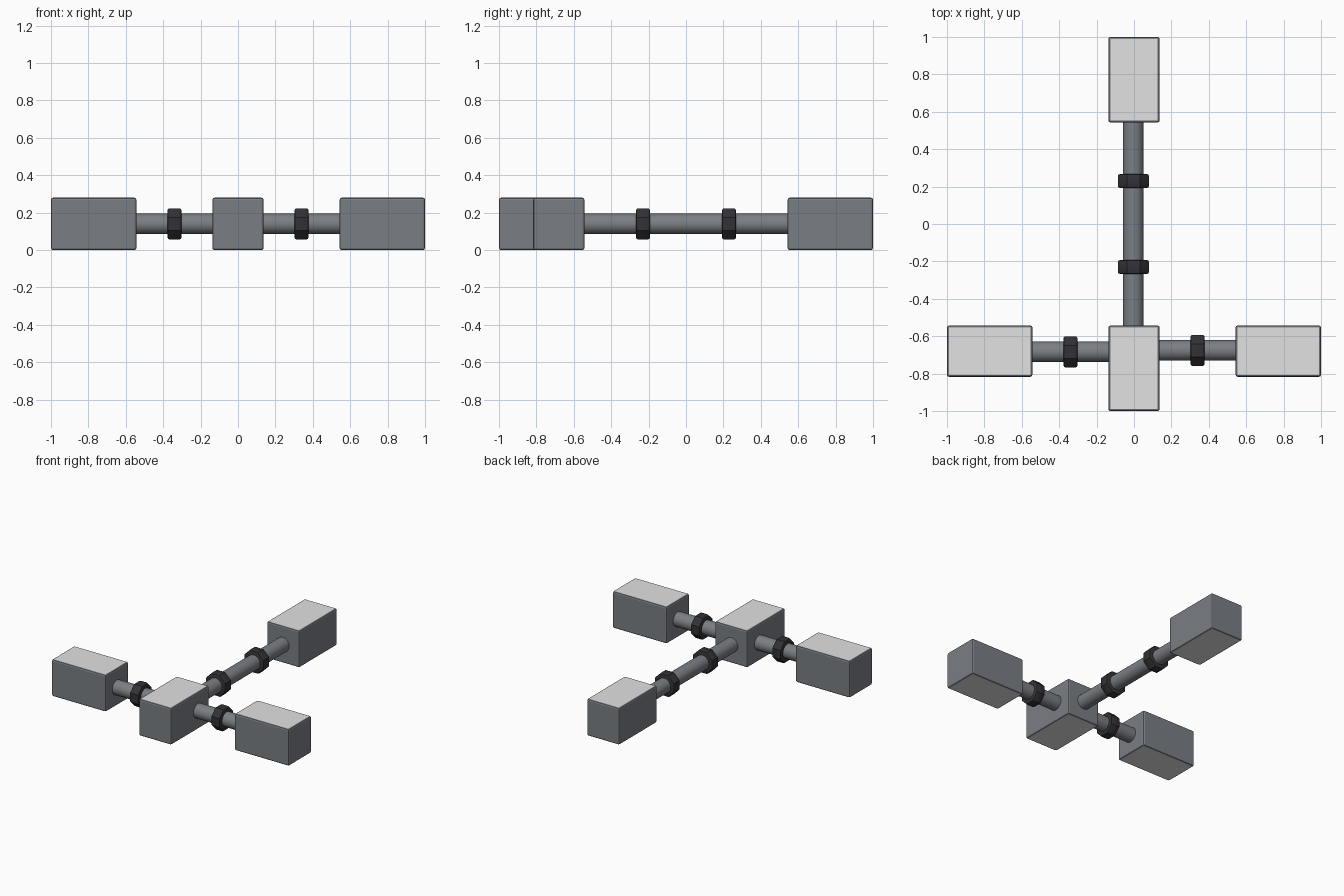
import bpy, bmesh, math
from mathutils import Matrix

if "Cube" in bpy.data.objects:
    bpy.data.objects.remove(bpy.data.objects["Cube"])

def material(name, rgb):
    m = bpy.data.materials.new(name)
    m.diffuse_color = (*rgb, 1)
    m.use_nodes = True
    m.node_tree.nodes["Principled BSDF"].inputs["Base Color"].default_value = m.diffuse_color
    return m

slate = material("slate_grey", (0.195, 0.212, 0.232))
light = material("light_grey", (0.76, 0.76, 0.76))
black = material("near_black", (0.032, 0.032, 0.038))

Z = 0.14        # pipe axis height
ROW_Y = -0.68   # centre line of the side blocks

def finish(bm, name, mats):
    me = bpy.data.meshes.new(name)
    bm.to_mesh(me)
    bm.free()
    for m in mats:
        me.materials.append(m)
    ob = bpy.data.objects.new(name, me)
    bpy.context.collection.objects.link(ob)
    return ob

def block(name, x, y, sx, sy, h=0.28):
    """Slate box with bevelled edges and light top and bottom faces."""
    bm = bmesh.new()
    bmesh.ops.create_cube(bm, size=1, matrix=Matrix.Translation((x, y, h / 2))
                          @ Matrix.Diagonal((sx, sy, h, 1)))
    bm.normal_update()
    for f in bm.faces:
        f.material_index = 1 if abs(f.normal.z) > 0.9 else 0
    bmesh.ops.bevel(bm, geom=bm.edges[:], offset=0.011, segments=2, profile=0.5,
                    affect='EDGES', material=0)
    finish(bm, name, (slate, light))

def rod(name, centre, axis, radius, length, mat, sides=32, bevel=0.0):
    """Bar along x or y, with optionally bevelled rims."""
    rot = (Matrix.Rotation(math.pi / 2, 4, 'Y') if axis == 'x'
           else Matrix.Rotation(math.pi / 2, 4, 'X'))
    rot = rot @ Matrix.Rotation(math.pi / sides, 4, 'Z')   # flat side up
    bm = bmesh.new()
    bmesh.ops.create_cone(bm, cap_ends=True, segments=sides, radius1=radius,
                          radius2=radius, depth=length,
                          matrix=Matrix.Translation(centre) @ rot)
    if bevel:
        rims = [e for e in bm.edges if any(len(f.verts) > 4 for f in e.link_faces)]
        bmesh.ops.bevel(bm, geom=rims, offset=bevel, segments=2, profile=0.5,
                        affect='EDGES')
    ob = finish(bm, name, (mat,))
    bpy.context.view_layer.objects.active = ob
    ob.select_set(True)
    bpy.ops.object.shade_smooth_by_angle(angle=math.radians(30))
    ob.select_set(False)

def collar(name, centre, axis):
    """Eight-sided clamp ring around a pipe."""
    rod(name, centre, axis, 0.090, 0.074, black, sides=8, bevel=0.01)

# Front and back blocks joined by a long pipe with two collars
block("front_block", 0, -0.7715, 0.274, 0.457)
block("back_block", 0, 0.7715, 0.274, 0.457)
rod("long_pipe", (-0.003, 0, Z), 'y', 0.055, 1.13, slate)
for side, y in (("inner_front", -0.23), ("inner_back", 0.23)):
    collar(f"{side}_collar", (-0.003, y, Z), 'y')

# Side blocks with short pipes and collars
for side, s in (("left", -1), ("right", 1)):
    py = ROW_Y + 0.004 * s
    block(f"{side}_block", s * 0.7715, ROW_Y, 0.457, 0.274)
    rod(f"{side}_pipe", (s * 0.34, py, Z), 'x', 0.055, 0.45, slate)
    collar(f"{side}_collar", (s * 0.34, py, Z), 'x')
